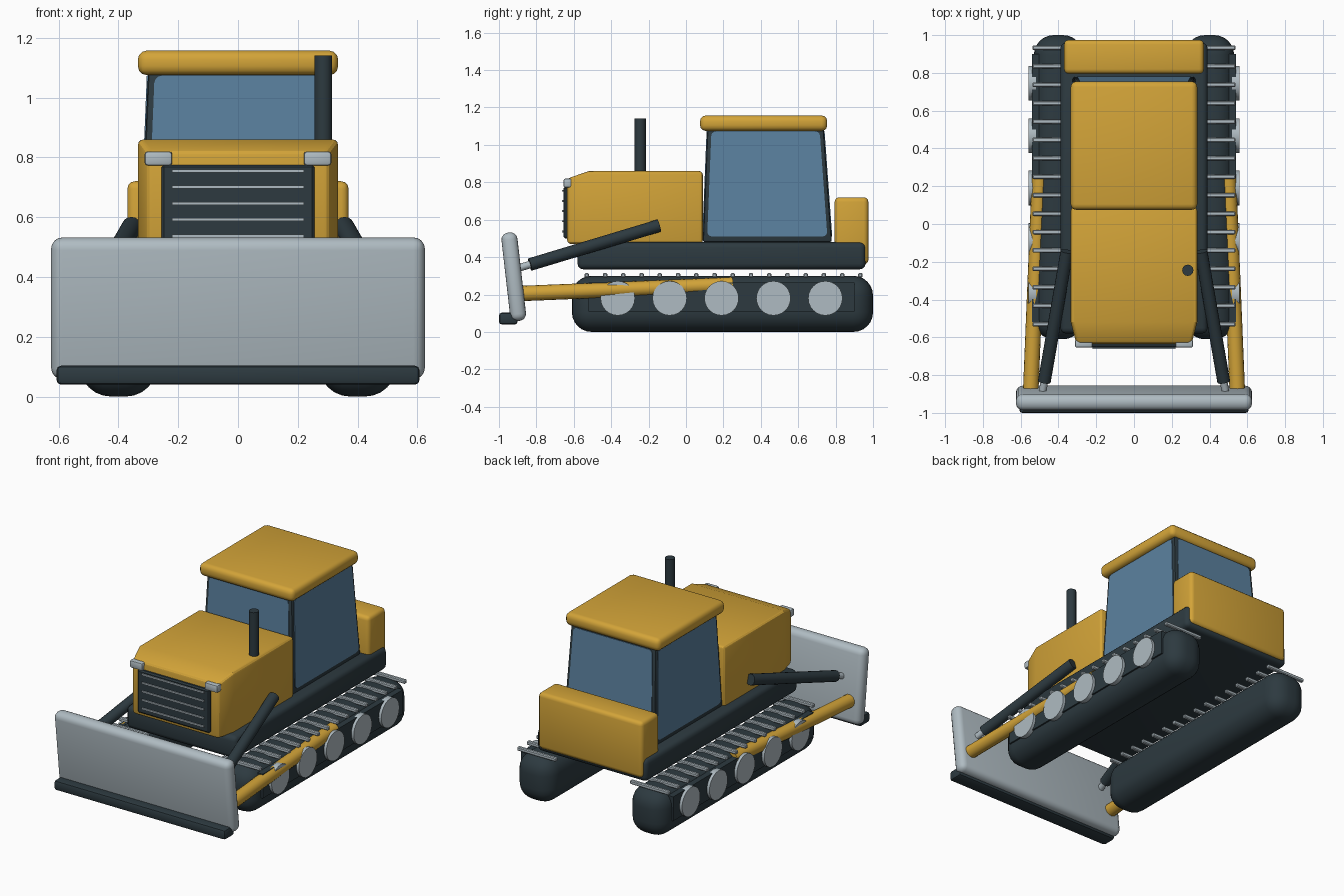
import bpy
import bmesh
import math
from mathutils import Vector, Matrix

cube = bpy.data.objects.get("Cube")
if cube:
    bpy.data.objects.remove(cube, do_unlink=True)


def material(name, rgb):
    mat = bpy.data.materials.new(name)
    mat.use_nodes = True
    colour = (*rgb, 1)
    mat.diffuse_color = colour
    bsdf = mat.node_tree.nodes["Principled BSDF"]
    bsdf.inputs["Base Color"].default_value = colour
    bsdf.inputs["Roughness"].default_value = 0.6
    return mat


YELLOW = material("machine yellow", (0.65, 0.37, 0.04))
DARK = material("dark slate", (0.026, 0.042, 0.051))
STEEL = material("light steel", (0.43, 0.50, 0.54))
GLASS = material("blue glass", (0.105, 0.22, 0.35))


def finish(bm, name, mat, bevel=0, segments=3, smooth=35):
    """Round the hard edges and turn the bmesh into a shaded object."""
    bmesh.ops.recalc_face_normals(bm, faces=bm.faces)
    if bevel:
        hard = [e for e in bm.edges if e.calc_face_angle(0) > math.radians(40)]
        bmesh.ops.bevel(bm, geom=hard, offset=bevel, segments=segments,
                        profile=0.5, affect='EDGES', clamp_overlap=True)
    mesh = bpy.data.meshes.new(name)
    bm.to_mesh(mesh)
    bm.free()
    mesh.materials.append(mat)
    obj = bpy.data.objects.new(name, mesh)
    bpy.context.collection.objects.link(obj)
    bpy.ops.object.select_all(action='DESELECT')
    obj.select_set(True)
    bpy.context.view_layer.objects.active = obj
    bpy.ops.object.shade_smooth_by_angle(angle=math.radians(smooth))
    return obj


def block(name, xs, ys, zs, mat, bevel=0.02, segments=3):
    """Box spanning the given ranges."""
    low, high = (Vector(c) for c in zip(xs, ys, zs))
    bm = bmesh.new()
    bmesh.ops.create_cube(bm, size=1)
    for v in bm.verts:
        v.co = (low + high) / 2 + v.co * (high - low)
    return finish(bm, name, mat, bevel, segments)


def loft(bm, rings):
    """Skin a closed shape through rings of equal length."""
    loops = [[bm.verts.new(p) for p in ring] for ring in rings]
    for a, b in zip(loops, loops[1:]):
        for i in range(len(a)):
            j = (i + 1) % len(a)
            bm.faces.new((a[i], a[j], b[j], b[i]))
    bm.faces.new(loops[0])
    bm.faces.new(loops[-1])


def rod(name, start, end, radius, mat, sides=16):
    """Cylinder between two points."""
    a, b = Vector(start), Vector(end)
    turn = (b - a).to_track_quat('Z', 'Y').to_matrix().to_4x4()
    bm = bmesh.new()
    bmesh.ops.create_cone(bm, cap_ends=True, segments=sides, radius1=radius,
                          radius2=radius, depth=(b - a).length,
                          matrix=Matrix.Translation((a + b) / 2) @ turn)
    return finish(bm, name, mat)


# Chassis and rear counterweight
block("chassis", (-0.39, 0.39), (-0.58, 0.96), (0.335, 0.48), DARK, 0.03)
block("counterweight", (-0.37, 0.37), (0.795, 0.975), (0.36, 0.72), YELLOW, 0.025)

# Hood with a tapered nose
bm = bmesh.new()
loft(bm, [[(-w, y, 0.47), (w, y, 0.47), (w, y, top), (-w, y, top)]
          for y, w, top in ((0.09, 0.335, 0.86), (-0.52, 0.335, 0.86),
                            (-0.635, 0.305, 0.82))])
finish(bm, "hood", YELLOW, 0.02, 3, 20)

# Grille, slats and headlights
block("grille", (-0.255, 0.255), (-0.655, -0.62), (0.5, 0.775), DARK, 0.008, 1)
for i in range(5):
    z = 0.537 + i * 0.0545
    block(f"grille_slat_{i + 1}", (-0.22, 0.22), (-0.663, -0.65),
          (z - 0.005, z + 0.005), STEEL, 0)
rod("exhaust_pipe", (0.285, -0.245, 0.84), (0.285, -0.245, 1.14), 0.03, DARK, 12)

# Tapered cab
bottom = [Vector(p) for p in ((-0.325, 0.09, 0.48), (0.325, 0.09, 0.48),
                              (0.325, 0.78, 0.48), (-0.325, 0.78, 0.48))]
top = [Vector(p) for p in ((-0.3, 0.115, 1.1), (0.3, 0.115, 1.1),
                           (0.3, 0.735, 1.1), (-0.3, 0.735, 1.1))]
bm = bmesh.new()
loft(bm, [bottom, top])
finish(bm, "cab_frame", DARK, 0.012, 2)

# Window plates with rounded corners
for i, side in enumerate(("front", "left", "back", "right")):
    j = (i + 1) % 4
    along = (bottom[j] - bottom[i]).normalized() * 0.022

    def on_edge(k, z):
        return bottom[k].lerp(top[k], (z - 0.48) / 0.62)

    corners = [on_edge(i, 0.51) + along, on_edge(j, 0.51) - along,
               on_edge(j, 1.073) - along, on_edge(i, 1.073) + along]
    normal = (corners[1] - corners[0]).cross(corners[3] - corners[0]).normalized()
    bm = bmesh.new()
    bm.faces.new([bm.verts.new(c + normal * 0.004) for c in corners])
    bmesh.ops.bevel(bm, geom=bm.verts[:], offset=0.025, segments=3,
                    profile=0.5, affect='VERTICES')
    pane = bmesh.ops.extrude_face_region(bm, geom=bm.faces[:])
    bmesh.ops.translate(bm, vec=normal * -0.007,
                        verts=[g for g in pane["geom"] if isinstance(g, bmesh.types.BMVert)])
    finish(bm, f"{side}_window", GLASS)

block("cab_roof", (-0.335, 0.335), (0.075, 0.755), (1.075, 1.157), YELLOW, 0.03)

# Blade leaning forward, with its cutting edge
blade = block("blade", (-0.625, 0.625), (-0.043, 0.043), (-0.238, 0.238), STEEL, 0.038, 4)
blade.location = (-0, -0.921, 0.295)
blade.rotation_euler.x = math.radians(6.5)
block("cutting_edge", (-0.607, 0.607), (-1.0, -0.9), (0.04, 0.103), DARK, 0.015, 2)

# Parts repeated on both sides
for s, side in ((1, "left"), (-1, "right")):
    def span(a, b):
        return tuple(sorted((s * a, s * b)))

    block(f"{side}_headlight", span(0.22, 0.312), (-0.655, -0.61), (0.772, 0.82),
          STEEL, 0.01, 2)

    # Track, side frame, wheels and cleats
    block(f"{side}_track", span(0.27, 0.53), (-0.61, 1.0), (0, 0.3), DARK, 0.105, 6)
    block(f"{side}_track_frame", span(0.5, 0.54), (-0.52, 0.9), (0.11, 0.265), DARK, 0)
    for i in range(5):
        y = -0.365 + i * 0.2775
        rod(f"{side}_wheel_{i + 1}", (s * 0.52, y, 0.18), (s * 0.558, y, 0.18),
            0.092, STEEL, 24)
    for i in range(16):
        y = -0.53 + i * 0.0975
        block(f"{side}_cleat_{i + 1}", span(0.262, 0.538), (y - 0.012, y + 0.012),
              (0.29, 0.314), STEEL, 0.005, 1)

    # Push arm and lift cylinder
    rod(f"{side}_push_arm", (s * 0.547, -0.89, 0.205), (s * 0.5, 0.25, 0.252),
        0.041, YELLOW)
    rod(f"{side}_lift_cylinder", (s * 0.355, -0.145, 0.568), (s * 0.475, -0.835, 0.36),
        0.034, DARK)
    rod(f"{side}_lift_rod", (s * 0.457, -0.73, 0.392), (s * 0.484, -0.89, 0.343),
        0.02, STEEL, 12)
